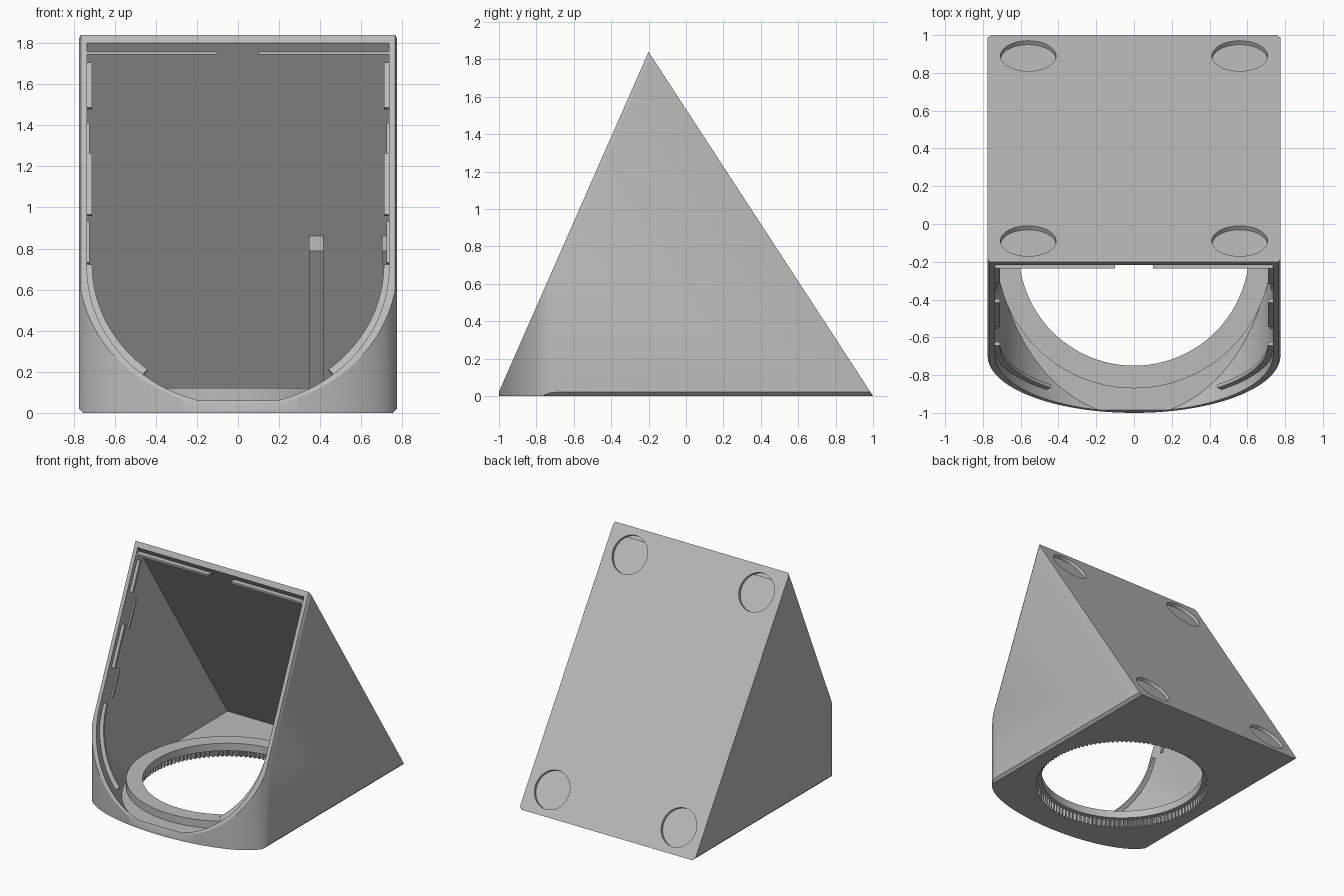
import bpy, bmesh, math
from mathutils import Vector, Matrix

old = bpy.data.objects.get("Cube")
if old:
    bpy.data.objects.remove(old, do_unlink=True)

APEX = Vector((0, -0.2, 1.84))
FRONT_LOW = Vector((0, -1.01, 0))
UP = (APEX - FRONT_LOW).normalized()          # direction up the open front
FRONT_N = Vector((0, -UP.z, UP.y))            # outward from the open front
BACK_N = Vector((0, 1.84, 1.2)).normalized()  # outward from the sloping back
TILT = -math.atan2(UP.y, UP.z)
BACK_TILT = -math.atan2(BACK_N.y, BACK_N.z)
HALF, WALL = 0.775, 0.04
ARC_Z = 0.71                                  # height where the rounded front begins
HOLE = Vector((0, -0.14, 0))

grey = bpy.data.materials.new("plain grey")
grey.use_nodes = True
grey.diffuse_color = (0.5, 0.5, 0.5, 1)
grey.node_tree.nodes["Principled BSDF"].inputs["Base Color"].default_value = (0.5, 0.5, 0.5, 1)


def front_point(x, z, depth=0.0):
    """Point on the slanted front plane, moved inward by depth."""
    p = FRONT_LOW + UP * (z / UP.z) - FRONT_N * depth
    return Vector((x, p.y, p.z))


def finish(bm, name):
    bmesh.ops.recalc_face_normals(bm, faces=bm.faces[:])
    mesh = bpy.data.meshes.new(name)
    bm.to_mesh(mesh)
    bm.free()
    mesh.materials.append(grey)
    ob = bpy.data.objects.new(name, mesh)
    bpy.context.collection.objects.link(ob)
    return ob


def prism(name, outline, sweep, cuts=()):
    """Sweep an outline along a vector, then trim it with (point, normal) planes."""
    bm = bmesh.new()
    face = bm.faces.new([bm.verts.new(p) for p in outline])
    ext = bmesh.ops.extrude_face_region(bm, geom=[face], use_keep_orig=True)
    moved = [v for v in ext["geom"] if isinstance(v, bmesh.types.BMVert)]
    bmesh.ops.translate(bm, verts=moved, vec=sweep)
    for point, normal in cuts:
        geom = bm.verts[:] + bm.edges[:] + bm.faces[:]
        res = bmesh.ops.bisect_plane(bm, geom=geom, plane_co=point, plane_no=normal,
                                     clear_outer=True, dist=1e-5)
        edges = [e for e in res["geom_cut"] if isinstance(e, bmesh.types.BMEdge)]
        if edges:
            bmesh.ops.contextual_create(bm, geom=edges)
    return finish(bm, name)


def box(name, size, centre, tilt=0.0):
    bm = bmesh.new()
    bmesh.ops.create_cube(bm, size=1, matrix=Matrix.Translation(centre)
                          @ Matrix.Rotation(tilt, 4, "X") @ Matrix.Diagonal((*size, 1)))
    return finish(bm, name)


def cylinder(name, radius, depth, centre, tilt=0.0):
    bm = bmesh.new()
    bmesh.ops.create_cone(bm, cap_ends=True, segments=96, radius1=radius, radius2=radius,
                          depth=depth, matrix=Matrix.Translation(centre)
                          @ Matrix.Rotation(tilt, 4, "X"))
    return finish(bm, name)


def combine(target, tool, operation):
    mod = target.modifiers.new("boolean", "BOOLEAN")
    mod.operation, mod.solver, mod.object = operation, "EXACT", tool
    dg = bpy.context.evaluated_depsgraph_get()
    mesh = bpy.data.meshes.new_from_object(target.evaluated_get(dg))
    target.modifiers.clear()
    target.data = mesh
    bpy.data.objects.remove(tool, do_unlink=True)


# Outer wedge: rounded plan raised upward, trimmed by front, back and small chamfers
arc = [math.pi * i / 64 for i in range(65)]
arc_y = front_point(0, ARC_Z).y
plan = [Vector((HALF * math.cos(a), arc_y - (1 + arc_y) * math.sin(a), 0)) for a in arc]
plan += [Vector((-HALF, 1, 0)), Vector((HALF, 1, 0))]
cuts = [(APEX, FRONT_N), (APEX, BACK_N)]
for s in (1, -1):
    cuts.append((Vector((s * HALF, 0, 0.02)), Vector((s, 0, -1))))
    cuts.append((front_point(s * (HALF - 0.01), 1), Vector((2 * s, 0, 0)) + FRONT_N))
shell = prism("shell", plan, Vector((0, 0, 2)), cuts)

# Hollow: U-shaped opening swept back and down
inner = HALF - WALL
sweep = Vector((0, 1, -0.95))
opening = [front_point(inner * math.cos(a), ARC_Z - inner * UP.z * math.sin(a)) for a in arc]
opening += [front_point(-inner, 1.8), front_point(inner, 1.8)]
cavity = prism("cavity_cutter", [p - sweep * 0.1 for p in opening], sweep * 2.5,
               [(Vector((0, 0, 0.06)), Vector((0, 0, -1))),
                (front_point(0, 1.8), BACK_N)])
combine(shell, cavity, "DIFFERENCE")

# Raised ring in the floor, with its hole and toothed seat underneath
combine(shell, cylinder("ring", 0.73, 0.09, HOLE + Vector((0, 0, 0.075))), "UNION")
combine(shell, cylinder("hole_cutter", 0.61, 0.6, HOLE), "DIFFERENCE")
teeth = []
for i in range(480):
    a = math.tau * i / 480
    r = 0.655 if i % 4 < 2 else 0.638
    teeth.append(HOLE + Vector((r * math.cos(a), r * math.sin(a), -0.1)))
combine(shell, prism("teeth_cutter", teeth, Vector((0, 0, 0.16))), "DIFFERENCE")

# Four round recesses in the back
for x in (-0.56, 0.56):
    for y in (-0.09, 0.89):
        centre = Vector((x, y, (1 - y) * 1.84 / 1.2))
        combine(shell, cylinder("recess_cutter", 0.147, 0.05, centre, BACK_TILT), "DIFFERENCE")

bpy.ops.object.select_all(action="DESELECT")
shell.select_set(True)
bpy.context.view_layer.objects.active = shell
bpy.ops.object.shade_smooth_by_angle(angle=math.radians(25))

# Retaining ridges inside the opening
for s, side in ((1, "left"), (-1, "right")):
    for label, low, high, depth, out in (("upper_front", 1.5, 1.72, 0.045, 0.025),
                                         ("lower_front", 0.98, 1.28, 0.045, 0.025),
                                         ("upper_rear", 1.26, 1.46, 0.13, 0.012),
                                         ("lower_rear", 0.78, 0.98, 0.13, 0.012)):
        box(f"{side}_{label}_ridge", (out + 0.02, 0.02, (high - low) / UP.z),
            front_point(s * (inner + 0.01 - out / 2), (low + high) / 2, depth), TILT)
    # curved ridge along the rounded corner
    ridge = []
    for r, steps in ((inner + 0.01, range(17)), (inner - 0.025, range(16, -1, -1))):
        for i in steps:
            a = 0.9 * i / 16
            ridge.append(front_point(s * r * math.cos(a), ARC_Z + 0.03 - r * UP.z * math.sin(a), 0.045))
    prism(f"{side}_curved_ridge", ridge, -FRONT_N * 0.02)
    # ledge below the top edge
    box(f"{side}_top_ledge", (0.64, 0.06, 0.015), Vector((s * 0.42, -0.205, 1.752)))

# Post lying along the back wall, and a small bracket on the left wall
inward = -BACK_N
down = Vector((0, BACK_N.z, -BACK_N.y))
top = front_point(0, 1.8) + down * ((1.8 - 0.86) / BACK_N.y)
for name, x, width, length in (("back_post", 0.38, 0.07, 0.8), ("wall_bracket", 0.725, 0.05, 0.09)):
    centre = top + down * (length / 2) + inward * 0.06
    box(name, (width, length, 0.14), Vector((x, centre.y, centre.z)), BACK_TILT)
